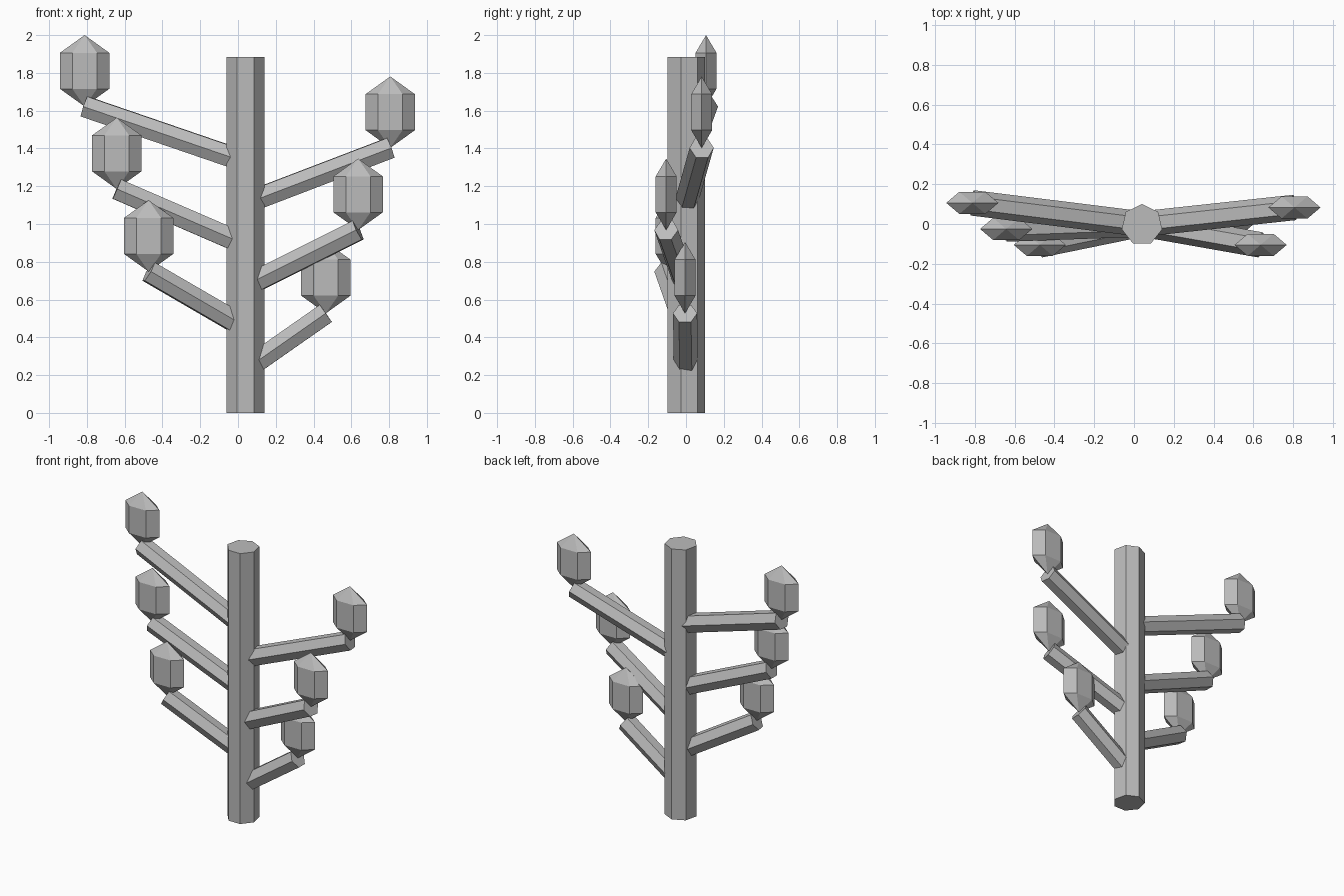
import bpy
import bmesh
import math
from mathutils import Matrix, Vector

cube = bpy.data.objects.get("Cube")
if cube:
    bpy.data.objects.remove(cube, do_unlink=True)

grey = bpy.data.materials.new("plain_grey")
grey.use_nodes = True
grey.diffuse_color = (0.5, 0.5, 0.5, 1)
grey.node_tree.nodes["Principled BSDF"].inputs["Base Color"].default_value = (0.5, 0.5, 0.5, 1)


def turned(name, sides, rings, phase, matrix, tips=None):
    """Stack polygon rings (radius, height) along local z; close with caps or tips."""
    bm = bmesh.new()
    loops = []
    for r, z in rings:
        angles = [phase + math.tau * i / sides for i in range(sides)]
        loops.append([bm.verts.new((r * math.cos(a), r * math.sin(a), z)) for a in angles])
    for low, high in zip(loops, loops[1:]):
        for i in range(sides):
            j = (i + 1) % sides
            bm.faces.new((low[i], low[j], high[j], high[i]))
    for k, loop in enumerate((loops[0], loops[-1])):
        if tips:
            tip = bm.verts.new((0, 0, tips[k]))
            for i in range(sides):
                bm.faces.new((loop[i], loop[(i + 1) % sides], tip))
        else:
            bm.faces.new(loop)
    bmesh.ops.transform(bm, matrix=matrix, verts=bm.verts)
    bmesh.ops.recalc_face_normals(bm, faces=bm.faces)
    mesh = bpy.data.meshes.new(name)
    bm.to_mesh(mesh)
    bm.free()
    mesh.materials.append(grey)
    obj = bpy.data.objects.new(name, mesh)
    bpy.context.collection.objects.link(obj)


# Seven-sided trunk with a flat front
TRUNK_X = 0.04
turned("trunk", 7, [(0.104, 0), (0.104, 1.885)], math.pi / 2,
       Matrix.Translation((TRUNK_X, -0.004, 0)))

# Branch ends, from the lowest to the highest, alternating sides
ends = [
    ("left_low", (0.465, -0.005, 0.527)),
    ("right_low", (-0.473, -0.105, 0.748)),
    ("left_middle", (0.636, -0.105, 0.968)),
    ("right_middle", (-0.642, -0.025, 1.185)),
    ("left_high", (0.806, 0.083, 1.403)),
    ("right_high", (-0.812, 0.106, 1.622)),
]
for i, (label, end) in enumerate(ends):
    # Six-sided branch rising from the trunk's core
    start = Vector((TRUNK_X, 0, 0.23 + 0.22 * i))
    span = Vector(end) - start
    axis = span.normalized()
    side = Vector((0, 0, 1)).cross(axis).normalized()
    up = axis.cross(side)
    frame = Matrix((side, up, axis)).transposed().to_4x4()
    turned(label + "_branch", 6, [(0.064, 0), (0.064, span.length)], 0,
           Matrix.Translation(start) @ frame)

    # Flattened faceted bud standing on the branch end
    place = Matrix.Translation(Vector(end) + Vector((0, 0, 0.189)))
    turned(label + "_bud", 6, [(0.131, -0.095), (0.131, 0.095)], 0,
           place @ Matrix.Diagonal((1, 0.49, 1, 1)), tips=(-0.189, 0.189))
